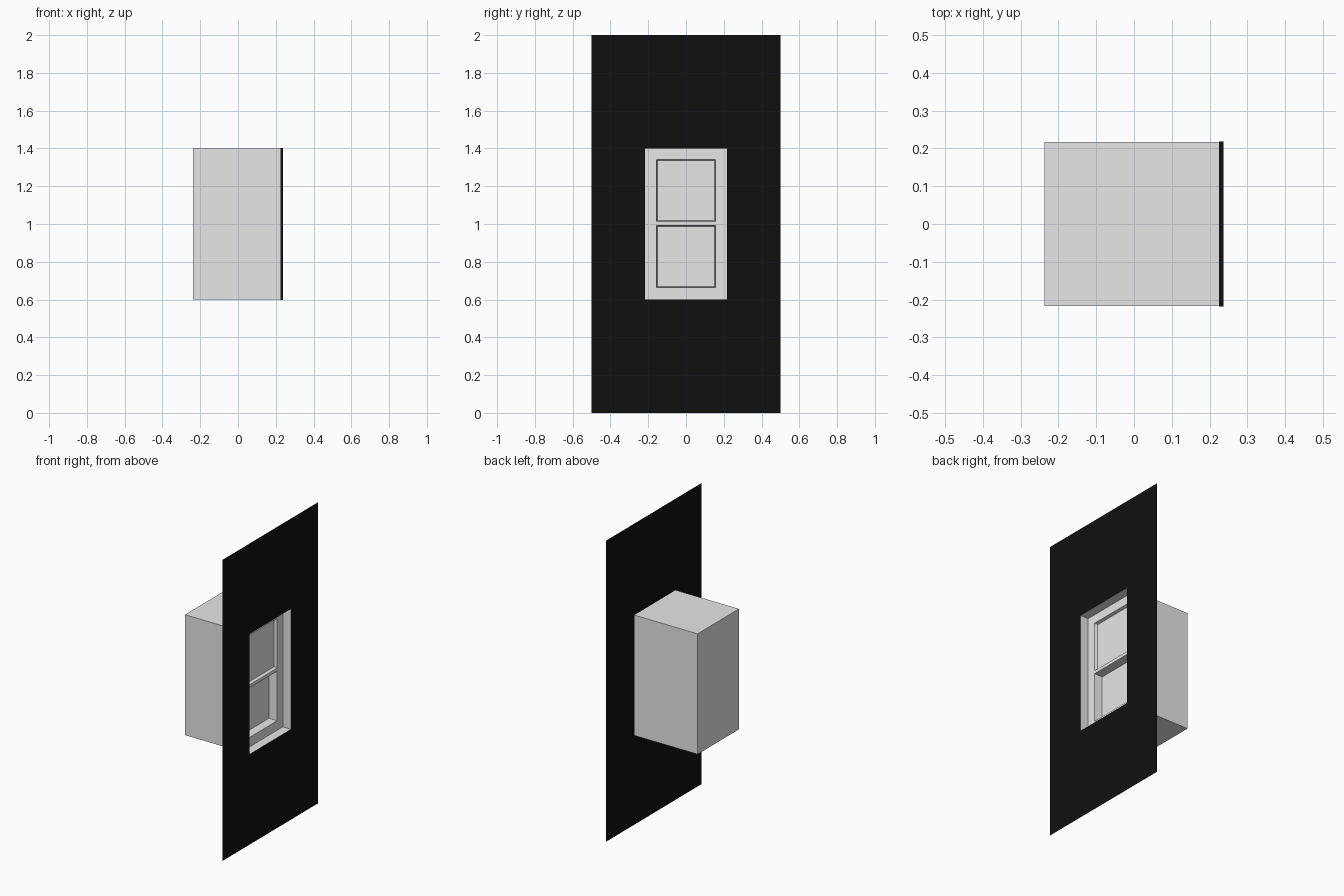
import bpy
import bmesh

if "Cube" in bpy.data.objects:
    bpy.data.objects.remove(bpy.data.objects["Cube"], do_unlink=True)


def make_material(name, value):
    mat = bpy.data.materials.new(name)
    mat.use_nodes = True
    colour = (value, value, value, 1)
    mat.diffuse_color = colour
    mat.node_tree.nodes["Principled BSDF"].inputs["Base Color"].default_value = colour
    return mat


grey = make_material("plain grey", 0.8)
black = make_material("wall black", 0.005)


def finish(name, bm, mat):
    mesh = bpy.data.meshes.new(name)
    bm.to_mesh(mesh)
    bm.free()
    mesh.materials.append(mat)
    obj = bpy.data.objects.new(name, mesh)
    bpy.context.collection.objects.link(obj)
    return obj


def panel(name, x, ys, zs, holes, mat):
    """Flat sheet facing +x, divided along ys and zs, leaving out the hole cells."""
    bm = bmesh.new()
    verts = [[bm.verts.new((x, y, z)) for z in zs] for y in ys]
    for i in range(len(ys) - 1):
        for j in range(len(zs) - 1):
            if (i, j) not in holes:
                bm.faces.new((verts[i][j], verts[i + 1][j],
                              verts[i + 1][j + 1], verts[i][j + 1]))
    return finish(name, bm, mat)


def open_box(name, front, back, half, z0, z1, mat, taper=0, closed=True, inward=False):
    """Box open towards +x, optionally narrowing towards its back."""
    bm = bmesh.new()
    rings = []
    for x, t in ((front, 0), (back, taper)):
        h, lo, hi = half - t, z0 + t, z1 - t
        rings.append([bm.verts.new((x, y, z))
                      for y, z in ((-h, lo), (h, lo), (h, hi), (-h, hi))])
    a, b = rings
    for i in range(4):
        k = (i + 1) % 4
        bm.faces.new((a[i], b[i], b[k], a[k]))
    if closed:
        bm.faces.new(b[::-1])
    if inward:
        bmesh.ops.reverse_faces(bm, faces=bm.faces)
    return finish(name, bm, mat)


wall_x, frame_x = 0.2375, 0.177
half, bottom, top = 0.217, 0.6, 1.4
pane_half = 0.157

# Thin wall sheet with the window opening, and its short collar
panel("wall", wall_x, (-0.5, -half, half, 0.5), (0, bottom, top, 2), {(1, 1)}, black)
open_box("wall_collar", wall_x, 0.225, half + 0.002, bottom - 0.002, top + 0.002,
         black, closed=False)

# Deep casing behind the wall, its sides also forming the window reveal
open_box("casing", wall_x, -wall_x, half, bottom, top, grey)

# Window frame with two openings
panel("window_frame", frame_x, (-half, -pane_half, pane_half, half),
      (bottom, 0.663, 0.992, 1.013, 1.342, top), {(1, 1), (1, 3)}, grey)

# Recessed panes, the lower one set deeper
for name, depth, z0, z1 in (("upper_pane", 0.02, 1.013, 1.342),
                            ("lower_pane", 0.055, 0.663, 0.992)):
    open_box(name, frame_x, frame_x - depth, pane_half, z0, z1, grey,
             taper=0.005, inward=True)
